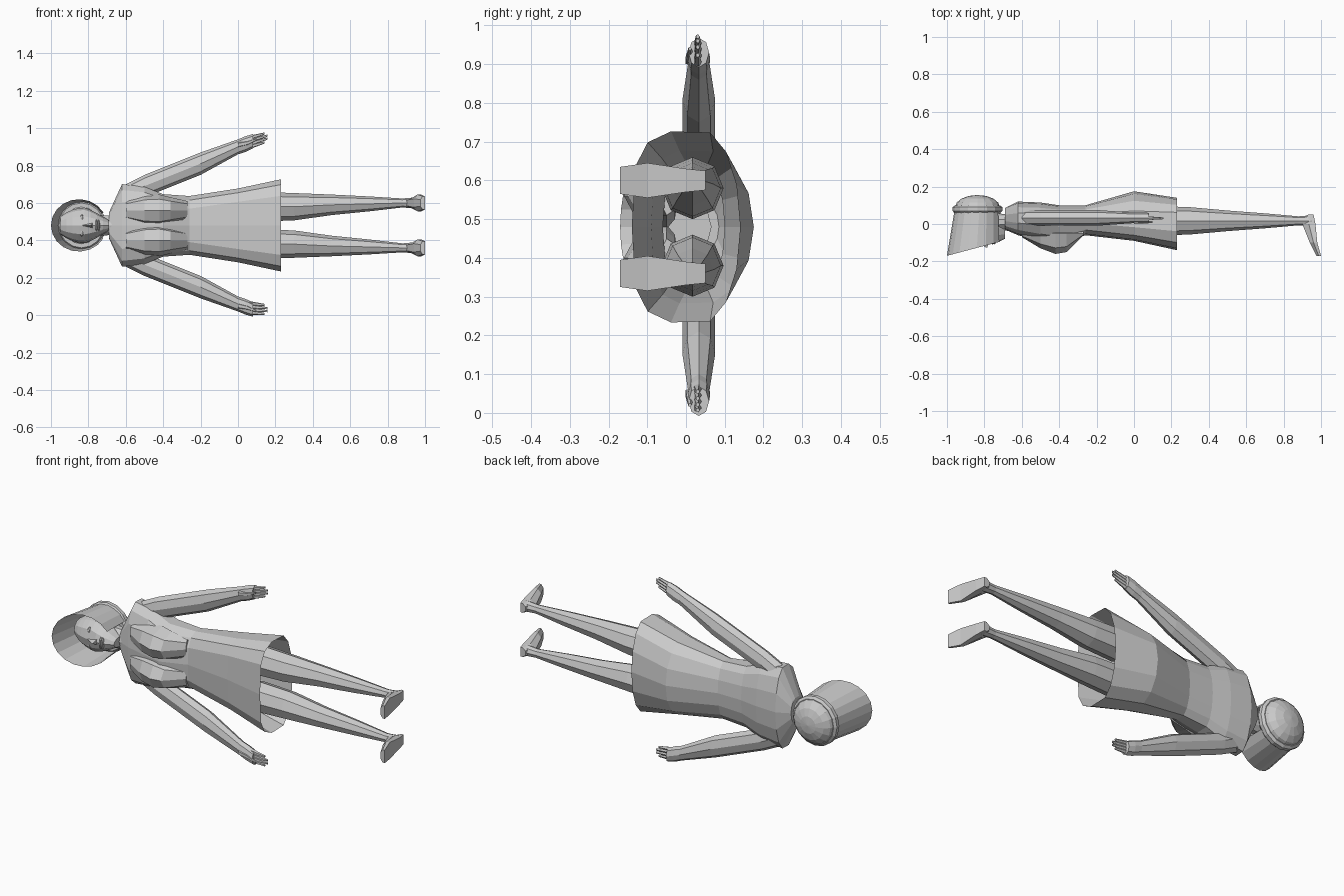
import bpy, bmesh, math
from mathutils import Matrix, Vector

default_cube = bpy.data.objects.get("Cube")
if default_cube:
    bpy.data.objects.remove(default_cube, do_unlink=True)

shade = 0.6
grey = bpy.data.materials.new("plain grey")
grey.use_nodes = True
grey.diffuse_color = (shade, shade, shade, 1)
grey.node_tree.nodes["Principled BSDF"].inputs["Base Color"].default_value = grey.diffuse_color

middle = 0.48  # height of the body's centre line
sides_of_body = {"upper": 1, "lower": -1}


def finish(name, bm):
    bmesh.ops.recalc_face_normals(bm, faces=bm.faces)
    mesh = bpy.data.meshes.new(name)
    bm.to_mesh(mesh)
    bm.free()
    mesh.materials.append(grey)
    part = bpy.data.objects.new(name, mesh)
    bpy.context.collection.objects.link(part)


def skin(name, rings, closed=True, cap_end=True):
    """Join rings of points into one surface."""
    bm = bmesh.new()
    loops = [[bm.verts.new(point) for point in ring] for ring in rings]
    for near, far in zip(loops, loops[1:]):
        for i in range(len(near) - (not closed)):
            j = (i + 1) % len(near)
            bm.faces.new((near[i], near[j], far[j], far[i]))
    if closed:
        bm.faces.new(loops[0])
        if cap_end:
            bm.faces.new(loops[-1])
    finish(name, bm)


def angles(count):
    return [math.tau * i / count for i in range(count)]


def signed_power(value, power):
    return math.copysign(abs(value) ** power, value)


def section(x, y, z, front, back, half, count, boxy=1.0):
    """Oval across the body, with its own front and back depths."""
    ring = []
    for angle in angles(count):
        depth, width = math.cos(angle), math.sin(angle)
        power = boxy if depth < 0 else 1
        reach = front if depth < 0 else back
        ring.append((x, y + signed_power(depth, power) * reach,
                     z + signed_power(width, power) * half))
    return ring


def limb(name, rows, side, y, flatness, count):
    """Tapered limb; each row gives its x, distance from the middle and radius."""
    skin(name, [section(x, y, middle + side * out, radius * flatness, radius * flatness,
                        radius, count) for x, out, radius in rows])


def ball(name, centre, size, segments, rings):
    bm = bmesh.new()
    place = Matrix.Translation(centre) @ Matrix.Diagonal((*size, 1))
    # The poles point along the depth of the body
    turn = Matrix.Rotation(math.pi / 2, 4, "X")
    bmesh.ops.create_uvsphere(bm, u_segments=segments, v_segments=rings, radius=1,
                              matrix=place @ turn)
    finish(name, bm)


# Dress, open at the hem: x, front depth, back depth, half width
dress_rows = [
    (-0.69, 0.07, 0.045, 0.07),
    (-0.62, 0.1, 0.08, 0.225),
    (-0.5, 0.13, 0.075, 0.21),
    (-0.4, 0.15, 0.06, 0.17),
    (-0.26, 0.1, 0.06, 0.16),
    (0, 0.13, 0.135, 0.2),
    (0.23, 0.18, 0.1, 0.25),
]
skin("dress", [section(x, 0.04, middle, front, back, half, count=14,
                       boxy=0.55 if x >= 0 else 0.7)
               for x, front, back, half in dress_rows], cap_end=False)

# Bust, faired into the dress: x, depth, half width
bust_rows = [(-0.6, 0.02, 0.05), (-0.5, 0.08, 0.08), (-0.42, 0.11, 0.085),
             (-0.36, 0.1, 0.07), (-0.27, 0.01, 0.05)]
# Limbs: x, distance from the middle, radius
leg_rows = [(0.1, 0.1, 0.08), (0.3, 0.1, 0.073), (0.5, 0.11, 0.055),
            (0.7, 0.115, 0.04), (0.88, 0.12, 0.024), (0.95, 0.12, 0.03)]
arm_rows = [(-0.6, 0.16, 0.06), (-0.5, 0.21, 0.06), (-0.2, 0.33, 0.06),
            (0, 0.42, 0.04), (0.04, 0.435, 0.042), (0.08, 0.45, 0.038)]
# Feet: depth, top of the foot, sole, half width
foot_rows = [(0.05, 0.93, 0.96, 0.025), (0, 0.9, 0.97, 0.03),
             (-0.1, 0.94, 0.98, 0.045), (-0.17, 0.975, 1, 0.035)]

for label, side in sides_of_body.items():
    limb("leg_" + label, leg_rows, side, y=0.017, flatness=1, count=8)
    limb("arm_" + label, arm_rows, side, y=0.033, flatness=0.7, count=8)
    skin("bust_" + label, [section(x, -0.05, middle + side * 0.08, depth, 0.03, half, count=8)
                           for x, depth, half in bust_rows])

    foot_z = middle + side * 0.12
    foot_rings = []
    for y, top, sole, half in foot_rows:
        ankle_side = (top + sole) / 2
        foot_rings.append([
            (sole, y, foot_z - half), (sole, y, foot_z + half),
            (ankle_side, y, foot_z + half), (top, y, foot_z + half / 2),
            (top, y, foot_z - half / 2), (ankle_side, y, foot_z - half)])
    skin("foot_" + label, foot_rings)

    # Fingers held together, the middle ones longest
    for finger in range(4):
        spread = (finger - 1.5) * 0.016
        length = 0.115 - abs(spread)
        slope = 0.3 if side > 0 else 0.1
        finger_rows = [(0.05 + length * step, 0.44 + spread + slope * length * step,
                        0.014 - 0.008 * step) for step in (0, 0.6, 1)]
        limb("finger_" + label + "_" + "abcd"[finger], finger_rows, side,
             y=0.03, flatness=0.9, count=5)
    thumb_rows = [(0, 0.43, 0.015), (0.05, 0.44, 0.012), (0.1, 0.46, 0.005)]
    limb("thumb_" + label, thumb_rows, side, y=0.01, flatness=0.9, count=5)

    # Eyes
    ball("eye_" + label, (-0.835, -0.08, middle + side * 0.04), (0.01, 0.012, 0.02),
         segments=6, rings=4)

# Neck
limb("neck", [(-0.78, 0, 0.06), (-0.69, 0, 0.055), (-0.63, 0, 0.07)], 1,
     y=0.01, flatness=0.8, count=10)

# Head, narrowing from the brow to the chin
skull_top, chin = -0.95, -0.69
head_rings = []
for step in range(9):
    along = step / 8
    bulge = math.sin(math.pi * (0.1 + 0.8 * along)) ** 0.6
    jaw = max(0, along - 0.5)
    head_rings.append(section(
        skull_top + (chin - skull_top) * along, -jaw * 0.06, middle,
        bulge * 0.1, bulge * (0.09 - jaw * 0.1), bulge * (0.095 - jaw * 0.08), count=12))
skin("head", head_rings)

# Nose and lips
nose_tip = (-0.785, -0.13, middle)
nose_base = [(-0.85, -0.09, middle), (-0.775, -0.09, middle - 0.018),
             (-0.775, -0.09, middle + 0.018)]
skin("nose", [nose_base, [Vector(point).lerp(nose_tip, 0.9) for point in nose_base]])
for label, x in (("upper_lip", -0.757), ("lower_lip", -0.745)):
    ball(label, (x, -0.095, middle), (0.007, 0.015, 0.032), segments=8, rings=4)

# Bonnet brim: a flared sheet, open at the neck, with a tilted rim
brim_steps = 16
gap = math.radians(30)
inner, outer = [], []
for step in range(brim_steps + 1):
    angle = gap + (math.tau - 2 * gap) * step / brim_steps
    across, up = math.cos(angle), math.sin(angle)
    inner.append((-0.835 + across / 8, 0.07, middle + up / 8))
    outer.append((-0.85 + across * 0.15, -0.13 + across * 0.04, middle + up * 0.14))
skin("bonnet_brim", [inner, outer], closed=False)

# Bonnet crown and the band around it
crown_x = -0.837
ball("bonnet_crown", (crown_x, 0.09, middle), (0.12, 0.065, 0.12), segments=16, rings=8)
skin("bonnet_band", [[(crown_x + radius * math.cos(angle), y, middle + radius * math.sin(angle))
                      for angle in angles(16)]
                     for y, radius in ((0.055, 0.12), (0.07, 0.133), (0.09, 0.133), (0.1, 0.12))])
